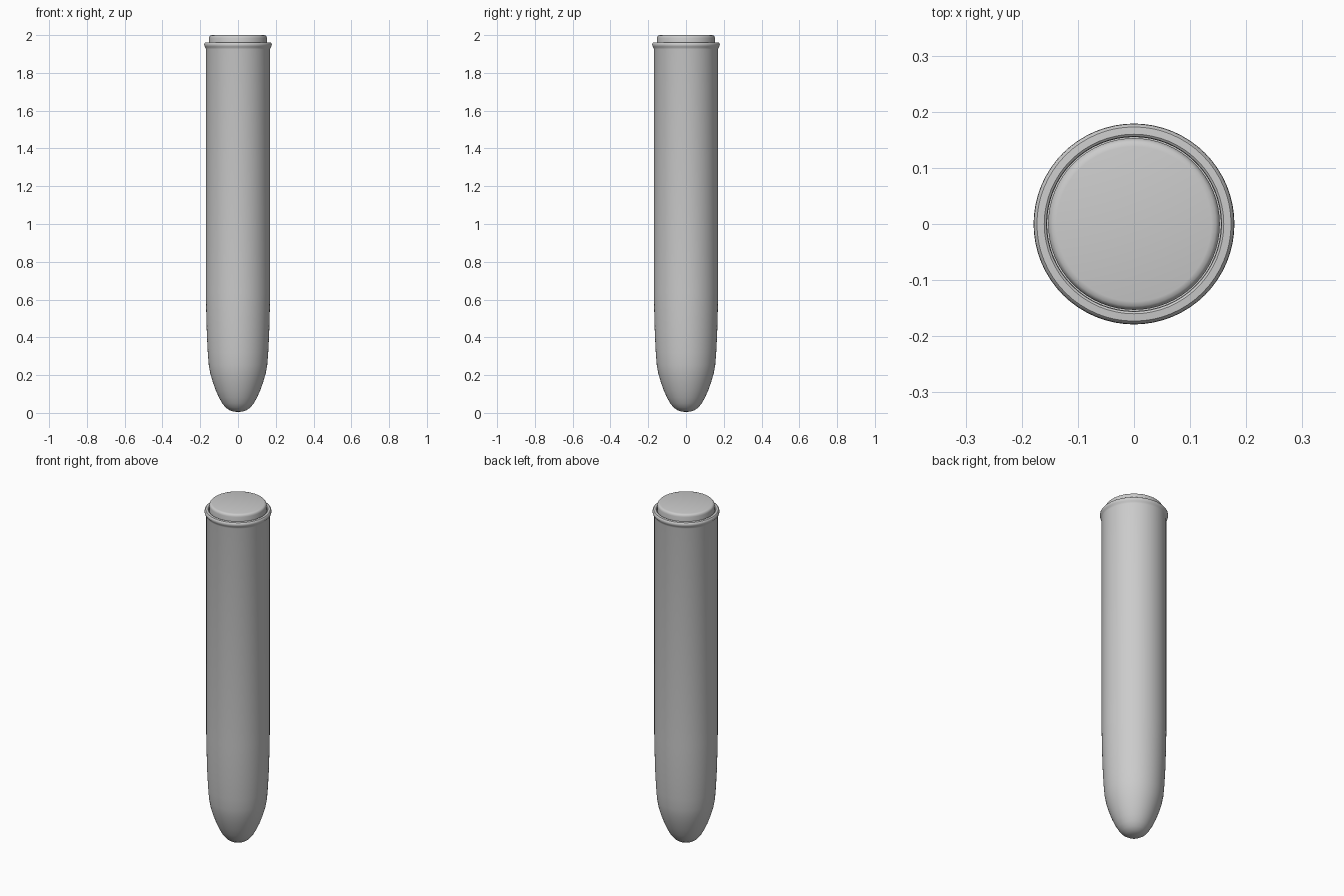
import bpy, bmesh, math

if "Cube" in bpy.data.objects:
    bpy.data.objects.remove(bpy.data.objects["Cube"])

SEGMENTS = 64


def lathe(name, profile, angle=40):
    """Spin a (radius, z) profile about the z axis into a smooth solid."""
    bm = bmesh.new()
    verts = [bm.verts.new((r, 0, z)) for r, z in profile]
    edges = [bm.edges.new(pair) for pair in zip(verts, verts[1:])]
    bmesh.ops.spin(bm, geom=verts + edges, cent=(0, 0, 0), axis=(0, 0, 1),
                   angle=2 * math.pi, steps=SEGMENTS, use_duplicate=False)
    bmesh.ops.remove_doubles(bm, verts=bm.verts, dist=0.0002)
    bmesh.ops.recalc_face_normals(bm, faces=bm.faces)
    mesh = bpy.data.meshes.new(name)
    bm.to_mesh(mesh)
    bm.free()
    obj = bpy.data.objects.new(name, mesh)
    bpy.context.collection.objects.link(obj)
    bpy.ops.object.select_all(action='DESELECT')
    obj.select_set(True)
    bpy.context.view_layer.objects.active = obj
    bpy.ops.object.shade_smooth_by_angle(angle=math.radians(angle))
    return obj


# Tube: rounded tip, long straight wall, rolled lip that meets the stopper
lathe("tube", [
    (0, 0.005), (0.025, 0.007), (0.045, 0.014), (0.065, 0.028), (0.083, 0.05),
    (0.100, 0.08), (0.118, 0.12), (0.134, 0.165), (0.147, 0.21),
    (0.155, 0.255), (0.160, 0.32), (0.165, 0.42), (0.168, 0.53), (0.170, 0.64),
    (0.170, 1.925), (0.172, 1.934), (0.177, 1.940), (0.179, 1.948),
    (0.178, 1.956), (0.173, 1.961), (0.160, 1.962), (0.156, 1.959),
    (0.155, 1.950), (0.155, 1.93), (0, 1.93)])

# Stopper: round plug with a softened top edge
lathe("stopper", [
    (0, 1.93), (0.153, 1.93), (0.153, 1.985), (0.151, 1.993),
    (0.146, 1.998), (0.138, 2.0), (0, 2.0)])
